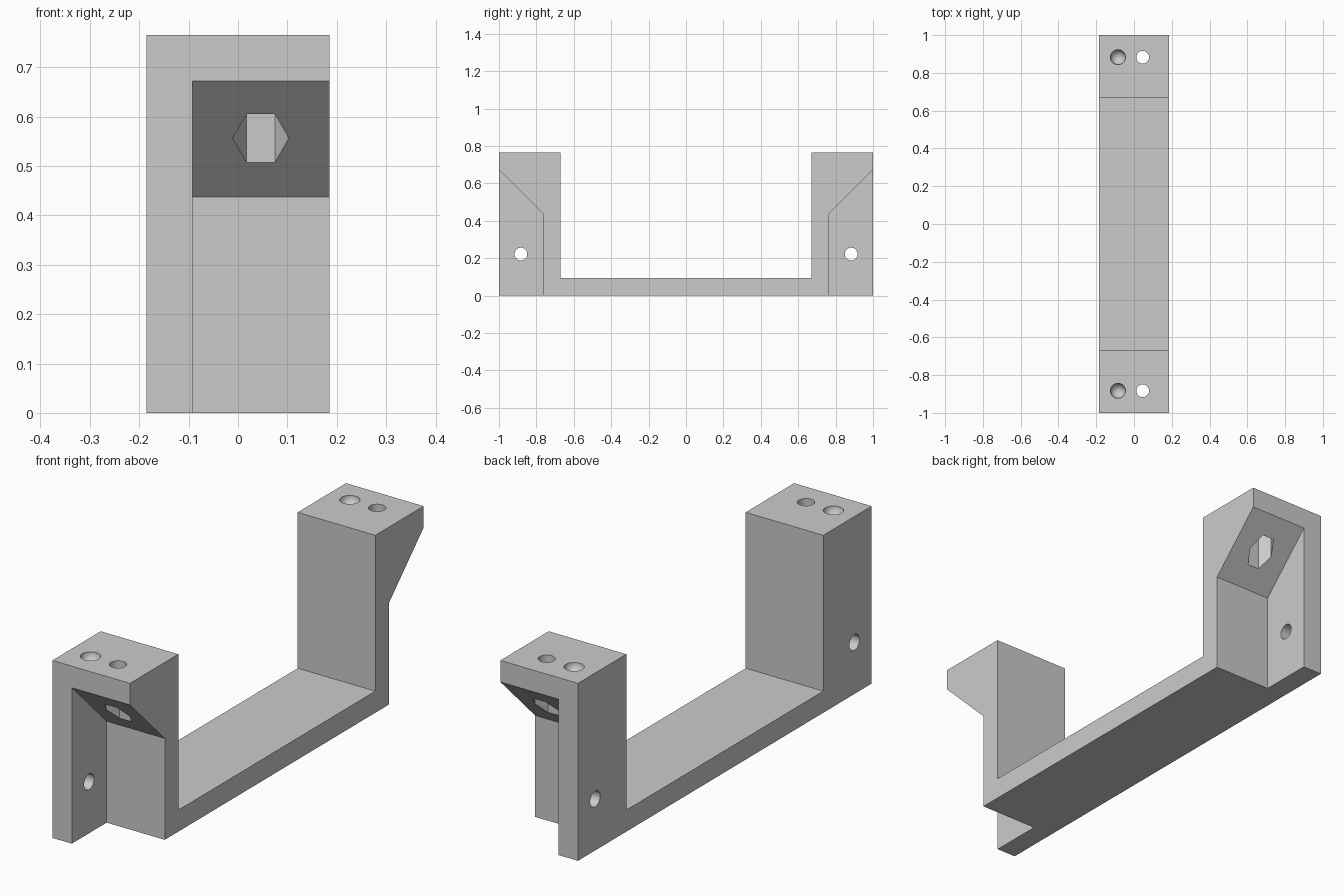
import bpy, bmesh, math
from mathutils import Vector

old = bpy.data.objects.get("Cube")
if old:
    bpy.data.objects.remove(old, do_unlink=True)

HALF_W = 0.185      # half width across x
HEIGHT = 0.765
WALL = 0.093        # base and side wall thickness
POST_IN = 0.671     # inner face of each post
HOLE_Y = 0.883      # all fixings share this distance from the centre

grey = bpy.data.materials.new("plain_grey")
grey.use_nodes = True
colour = (0.6, 0.6, 0.6, 1)
grey.diffuse_color = colour
grey.node_tree.nodes["Principled BSDF"].inputs["Base Color"].default_value = colour


def finish(name, bm):
    bmesh.ops.recalc_face_normals(bm, faces=bm.faces)
    mesh = bpy.data.meshes.new(name)
    bm.to_mesh(mesh)
    bm.free()
    mesh.materials.append(grey)
    obj = bpy.data.objects.new(name, mesh)
    bpy.context.collection.objects.link(obj)
    return obj


def prism(name, points, sweep):
    """Extrude a flat outline along the sweep vector."""
    bm = bmesh.new()
    face = bm.faces.new([bm.verts.new(p) for p in points])
    new = bmesh.ops.extrude_face_region(bm, geom=[face], use_keep_orig=True)["geom"]
    verts = [v for v in new if isinstance(v, bmesh.types.BMVert)]
    bmesh.ops.translate(bm, verts=verts, vec=Vector(sweep))
    return finish(name, bm)


def ring(centre, radius, sides, u, v):
    turn = [math.tau * i / sides for i in range(sides)]
    return [Vector(centre) + radius * (math.cos(a) * Vector(u) + math.sin(a) * Vector(v))
            for a in turn]


def cut(body, cutter):
    cutter.hide_render = True
    mod = body.modifiers.new("cut", "BOOLEAN")
    mod.operation = "DIFFERENCE"
    mod.solver = "EXACT"
    mod.object = cutter
    bpy.context.view_layer.objects.active = body
    bpy.ops.object.modifier_apply(modifier=mod.name)
    bpy.data.objects.remove(cutter, do_unlink=True)


X, Y, Z = (1, 0, 0), (0, 1, 0), (0, 0, 1)

# U-shaped body: base strip with a post at each end
half = [(1, 0), (1, HEIGHT), (POST_IN, HEIGHT), (POST_IN, WALL)]
outline = half + [(-y, z) for y, z in reversed(half)]
body = prism("bracket", [(-HALF_W, y, z) for y, z in outline], (2 * HALF_W, 0, 0))

for s in (-1, 1):
    # Outer corner pocket with a sloping ceiling
    pocket = [(0.763, -0.1), (0.763, 0.437), (1, 0.672), (1.1, 0.771), (1.1, -0.1)]
    cut(body, prism("pocket_cutter", [(WALL - HALF_W, s * y, z) for y, z in pocket], (0.5, 0, 0)))
    # Hexagonal nut recess going up from the slope
    cut(body, prism("nut_cutter", ring((0.046, s * HOLE_Y, 0.4), 0.057, 6, X, Y), (0, 0, 0.272)))
    # Vertical screw hole above the nut
    cut(body, prism("screw_cutter", ring((0.046, s * HOLE_Y, 0.6), 0.034, 32, X, Y), (0, 0, 0.3)))
    # Cross hole through the side wall
    cut(body, prism("cross_cutter", ring((-0.3, s * HOLE_Y, 0.222), 0.034, 32, Y, Z), (0.25, 0, 0)))
    # Round dimple in the post top
    bm = bmesh.new()
    bmesh.ops.create_uvsphere(bm, u_segments=32, v_segments=17, radius=0.04)
    bmesh.ops.translate(bm, verts=bm.verts, vec=(-0.085, s * HOLE_Y, HEIGHT))
    cut(body, finish("dimple_cutter", bm))

# Smooth the round holes, keep the edges crisp
bpy.ops.object.select_all(action="DESELECT")
body.select_set(True)
bpy.context.view_layer.objects.active = body
bpy.ops.object.shade_smooth_by_angle(angle=math.radians(30))
